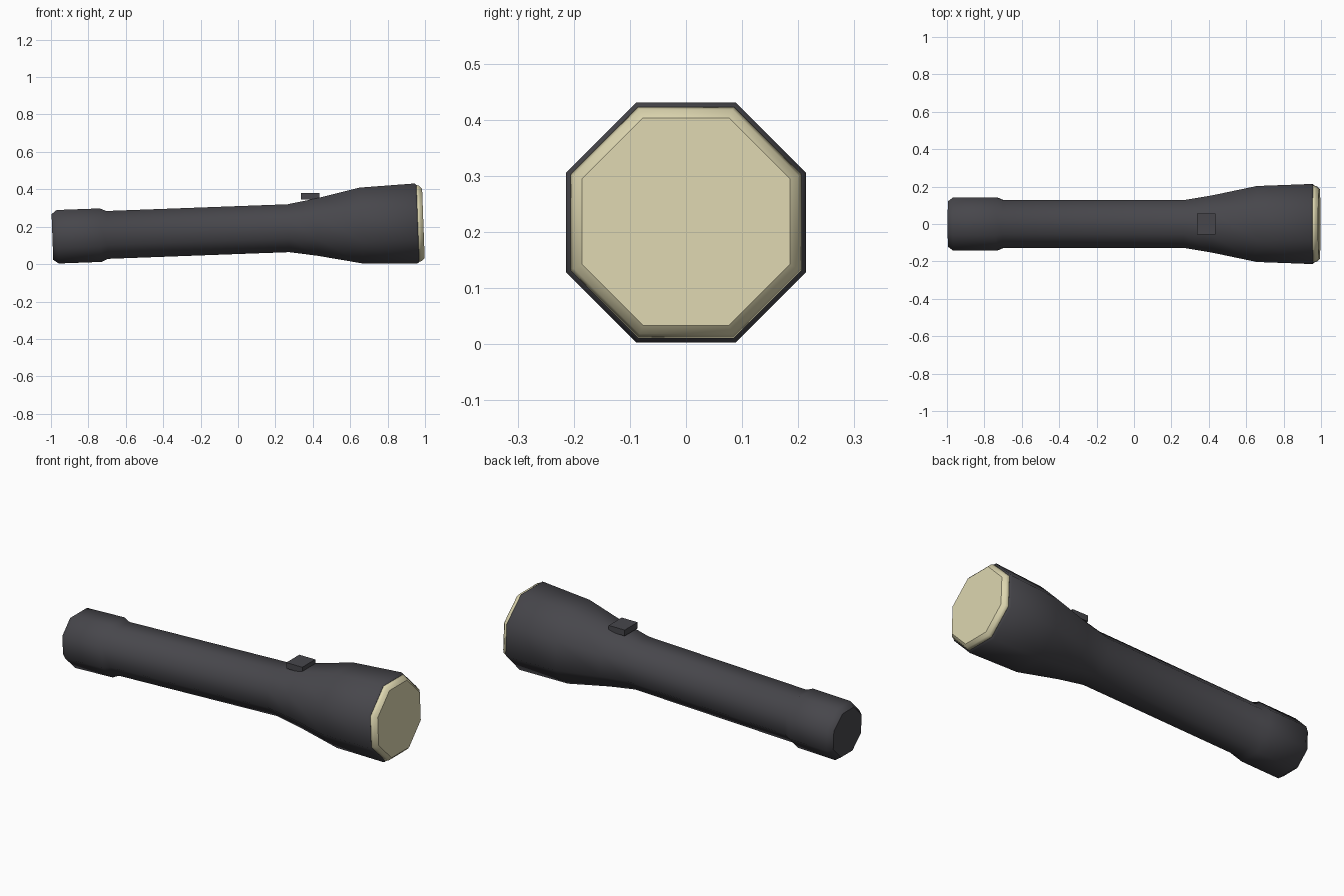
import bpy, bmesh
from math import pi, cos, sin, radians, atan
from mathutils import Matrix, Vector

cube = bpy.data.objects.get("Cube")
if cube:
    bpy.data.objects.remove(cube, do_unlink=True)

SIDES = 8
TILT = Matrix.Translation((0, 0, 0.182)) @ Matrix.Rotation(-atan(0.037), 4, 'Y')


def material(name, color):
    mat = bpy.data.materials.new(name)
    mat.use_nodes = True
    mat.diffuse_color = (*color, 1)
    mat.node_tree.nodes["Principled BSDF"].inputs["Base Color"].default_value = (*color, 1)
    return mat


dark = material("dark grey plastic", (0.063, 0.062, 0.071))
cream = material("cream glass", (0.72, 0.67, 0.43))


def add_object(name, bm, mat, matrix, smooth):
    bmesh.ops.recalc_face_normals(bm, faces=bm.faces[:])
    mesh = bpy.data.meshes.new(name)
    bm.to_mesh(mesh)
    bm.free()
    mesh.materials.append(mat)
    obj = bpy.data.objects.new(name, mesh)
    bpy.context.collection.objects.link(obj)
    obj.matrix_world = matrix
    if smooth:
        bpy.ops.object.select_all(action='DESELECT')
        obj.select_set(True)
        bpy.context.view_layer.objects.active = obj
        bpy.ops.object.shade_smooth_by_angle(angle=radians(50))
    return obj


def octagon_loft(name, profile, mat, sharp_cap=False):
    """Loft octagons along x; profile holds (x, distance to flat side)."""
    bm = bmesh.new()
    rings = []
    for x, flat in profile:
        r = flat / cos(pi / SIDES)
        rings.append([bm.verts.new((x, r * cos(a), r * sin(a)))
                      for a in ((i + 0.5) * 2 * pi / SIDES for i in range(SIDES))])
    for a, b in zip(rings, rings[1:]):
        for i in range(SIDES):
            j = (i + 1) % SIDES
            bm.faces.new((a[i], a[j], b[j], b[i]))
    bm.faces.new(rings[0])
    bm.faces.new(rings[-1])
    obj = add_object(name, bm, mat, TILT, True)
    if sharp_cap:
        # crisp border around the flat front
        end = profile[-1][0]
        for e in obj.data.edges:
            e.use_edge_sharp = all(abs(obj.data.vertices[v].co.x - end) < 1e-4 for v in e.vertices)
    return obj


# Tail cap, handle and flared head in one casing
octagon_loft("casing", [(-0.993, 0.122), (-0.965, 0.143), (-0.735, 0.143), (-0.70, 0.128),
                        (0.27, 0.128), (0.42, 0.153), (0.66, 0.203), (0.952, 0.214),
                        (0.962, 0.206)], dark)

# Bevelled front glass
octagon_loft("lens", [(0.955, 0.20), (0.9625, 0.206), (0.978, 0.200), (0.992, 0.185)], cream, True)

# Thumb switch
bm = bmesh.new()
bmesh.ops.create_cube(bm, size=1, matrix=Matrix.Diagonal((0.098, 0.114, 0.033, 1)))
add_object("switch", bm, dark, Matrix.Translation(Vector((0.386, 0, 0.3625))), False)
